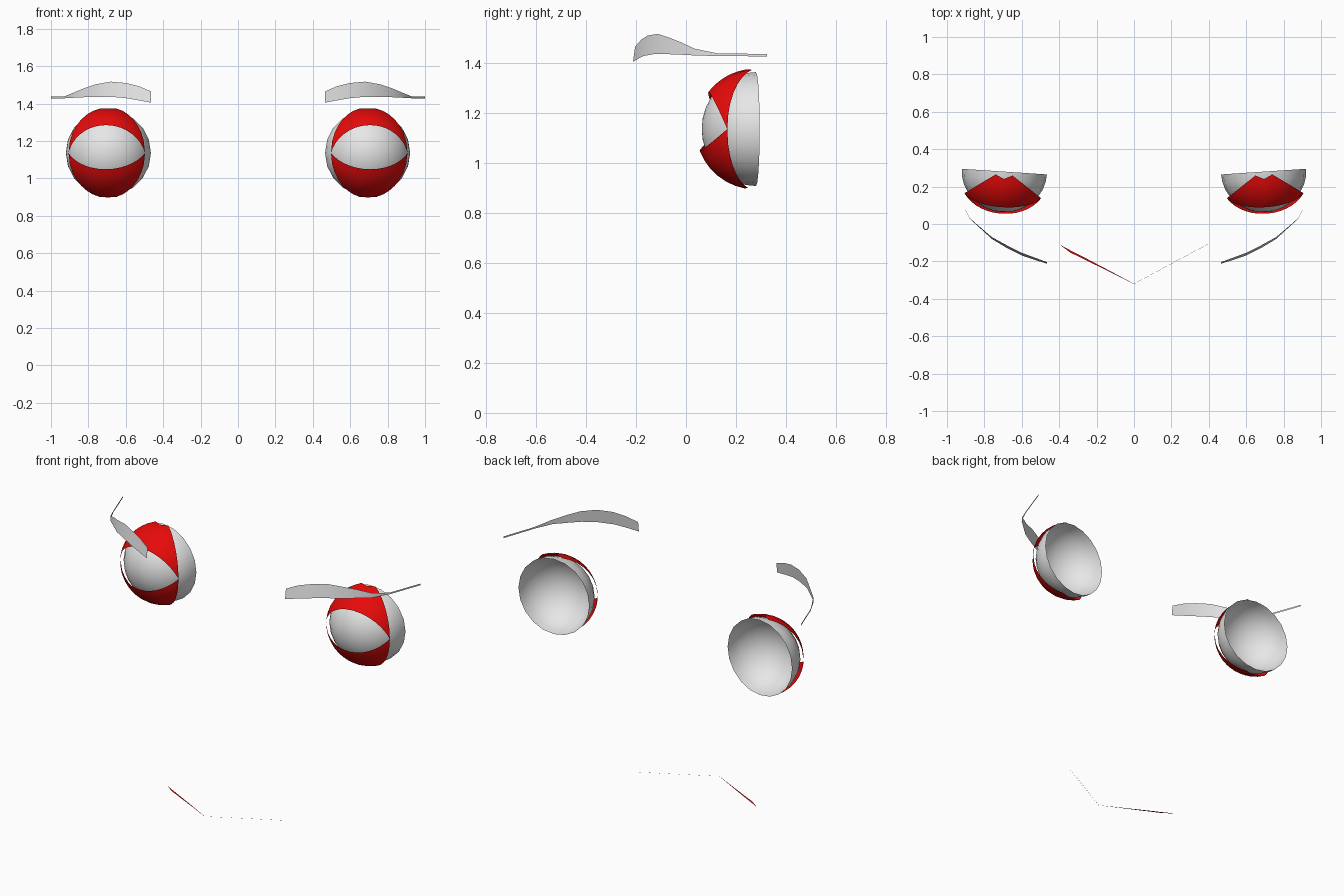
import bpy, bmesh, math
from mathutils import Vector, Matrix

if "Cube" in bpy.data.objects:
    bpy.data.objects.remove(bpy.data.objects["Cube"])


def material(name, rgb):
    m = bpy.data.materials.new(name)
    m.diffuse_color = (*rgb, 1)
    m.use_nodes = True
    m.node_tree.nodes["Principled BSDF"].inputs["Base Color"].default_value = m.diffuse_color
    return m


WHITE = material("soft_white", (0.8, 0.8, 0.8))
RED = material("red", (0.8, 0.003, 0.003))


def grid(name, rows, mat, facing=(0, -1, 0), closed=False):
    """Skin equal-length rows of points; faces point towards 'facing'."""
    bm = bmesh.new()
    vs = [[bm.verts.new(p) for p in row] for row in rows]
    n = len(rows[0])
    for a, b in zip(vs, vs[1:]):
        for j in range(n if closed else n - 1):
            k = (j + 1) % n
            bm.faces.new((a[j], a[k], b[k], b[j]))
    bmesh.ops.remove_doubles(bm, verts=bm.verts, dist=1e-5)
    bm.normal_update()
    total = sum((f.normal * f.calc_area() for f in bm.faces), Vector())
    if total.dot(Vector(facing)) < 0:
        bmesh.ops.reverse_faces(bm, faces=bm.faces[:])
    for f in bm.faces:
        f.smooth = True
    me = bpy.data.meshes.new(name)
    bm.to_mesh(me)
    bm.free()
    me.materials.append(mat)
    ob = bpy.data.objects.new(name, me)
    bpy.context.collection.objects.link(ob)
    return ob


EYE_R, EYE_DEPTH = 0.228, 0.217
LID_R, CORNER = 0.242, 0.205            # lid sphere radius, half eye opening
DC = math.sqrt(LID_R ** 2 - CORNER ** 2)  # depth of the eye corners


def eye_cup():
    # open half sphere, pole to the front
    rows = []
    for i in range(9):
        t = math.pi / 2 * i / 8
        rows.append([(EYE_R * math.cos(t) * math.cos(a),
                      -EYE_DEPTH * math.sin(t),
                      EYE_R * math.cos(t) * math.sin(a))
                     for a in (2 * math.pi * j / 20 for j in range(20))])
    return rows


def lid(up, slope, back, notch):
    # spherical gore between a slanted front cut and a pointed back edge
    half = [0, 0.045, 0.08, 0.11, 0.14, 0.165, 0.185, 0.198, CORNER]
    rows = []
    for u in [-h for h in half[:0:-1]] + half:
        r = math.sqrt(LID_R ** 2 - u * u)
        c = slope * DC / (r * math.hypot(1, slope))
        front = math.acos(min(1, c)) - math.atan(1 / slope)
        w = max(0, (abs(u) - 0.045) / (CORNER - 0.045))
        d = notch if u == 0 else back + (DC - back) * w
        rear = math.acos(min(1, d / r))
        rows.append([(u, -r * math.cos(a), up * r * math.sin(a))
                     for a in (front + (rear - front) * k / 6 for k in range(7))])
    return rows


# brow stations: x, y, lower z, upper z, backward lean
BROW = [(0.465, -0.212, 1.405, 1.465, 0.008), (0.53, -0.192, 1.417, 1.493, 0.012),
        (0.60, -0.168, 1.429, 1.510, 0.014), (0.68, -0.128, 1.436, 1.517, 0.014),
        (0.76, -0.080, 1.436, 1.503, 0.010), (0.82, -0.025, 1.434, 1.483, 0.006),
        (0.88, 0.030, 1.431, 1.458, 0.003), (0.93, 0.130, 1.428, 1.438, 0),
        (1.00, 0.325, 1.427, 1.437, 0)]

for side, s in (("left", -1), ("right", 1)):
    # eyes turned slightly outwards
    place = Matrix.Translation((s * 0.693, 0.28, 1.136)) @ Matrix.Rotation(s * math.radians(3.8), 4, 'Z')
    parts = [grid(side + "_eyeball", eye_cup(), WHITE, closed=True),
             grid(side + "_upper_lid", lid(1, 2.4, 0.018, 0.04), RED),
             grid(side + "_lower_lid", lid(-1, 0.9, 0.035, 0.045), RED)]
    for ob in parts:
        ob.data.transform(place)
    # eyebrow ribbon
    rows = [[(s * x, y + lean * k / 2, lo + (hi - lo) * k / 2) for k in range(3)]
            for x, y, lo, hi, lean in BROW]
    grid(side + "_eyebrow", rows, WHITE)

# mouth: a flat sliver, wider on one side
MOUTH = [(-0.39, -0.115, 0.002), (-0.34, -0.147, 0.012), (-0.25, -0.192, 0.010),
         (-0.12, -0.258, 0.005), (0, -0.32, 0.001), (0.2, -0.212, 0.001), (0.395, -0.108, 0.001)]
grid("mouth", [[(x, y - w / 2, 0), (x, y + w / 2, 0)] for x, y, w in MOUTH], RED, (0, 0, 1))
